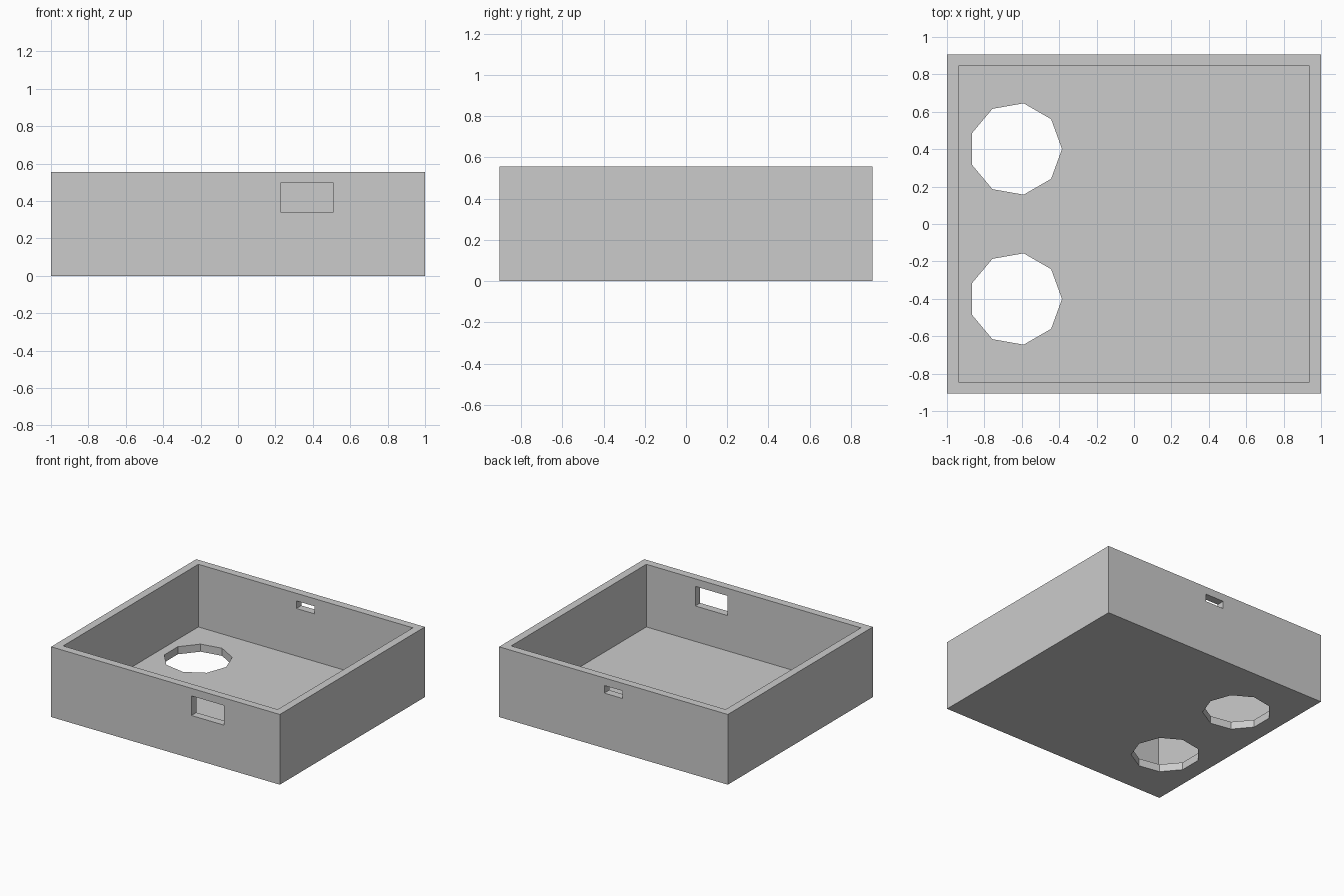
import bpy

cube = bpy.data.objects.get("Cube")
if cube:
    bpy.data.objects.remove(cube, do_unlink=True)

WIDTH, DEPTH, HEIGHT = 2.0, 1.812, 0.555
WALL = 0.062
FLOOR = 0.06

grey = bpy.data.materials.new("light grey")
grey.use_nodes = True
colour = (0.6, 0.6, 0.6, 1)
grey.diffuse_color = colour
grey.node_tree.nodes["Principled BSDF"].inputs["Base Color"].default_value = colour


def box(name, low, high):
    """Box between two opposite corners."""
    bpy.ops.mesh.primitive_cube_add(size=1)
    ob = bpy.context.object
    ob.name = name
    for v in ob.data.vertices:
        v.co = [l if c < 0 else h for c, l, h in zip(v.co, low, high)]
    ob.data.materials.append(grey)
    return ob


def cut(target, cutter):
    """Subtract the cutter from the target, then discard it."""
    cutter.hide_render = True
    mod = target.modifiers.new("cut", 'BOOLEAN')
    mod.operation = 'DIFFERENCE'
    mod.solver = 'EXACT'
    mod.object = cutter
    bpy.context.view_layer.objects.active = target
    bpy.ops.object.modifier_apply(modifier=mod.name)
    bpy.data.objects.remove(cutter, do_unlink=True)


# Open-topped tray
x, y = WIDTH / 2, DEPTH / 2
tray = box("enclosure_tray", (-x, -y, 0), (x, y, HEIGHT))
cut(tray, box("cavity_cutter", (WALL - x, WALL - y, FLOOR),
              (x - WALL, y - WALL, HEIGHT + 1)))

# Pair of nine-sided holes through the floor
for side in (-1, 1):
    bpy.ops.mesh.primitive_cylinder_add(vertices=9, radius=0.248, depth=0.3,
                                        location=(-0.633, 0.401 * side, 0))
    hole = bpy.context.object
    # Point one corner of the hole towards +x
    hole.rotation_euler.z = -1.5707963
    hole.data.materials.append(grey)
    bpy.context.view_layer.update()
    cut(tray, hole)

# Front window and small back slot
cut(tray, box("window_cutter", (0.227, -y - 0.1, 0.34), (0.51, -y + 0.2, 0.495)))
cut(tray, box("slot_cutter", (-0.08, y - 0.2, 0.435), (0.08, y + 0.1, 0.495)))
